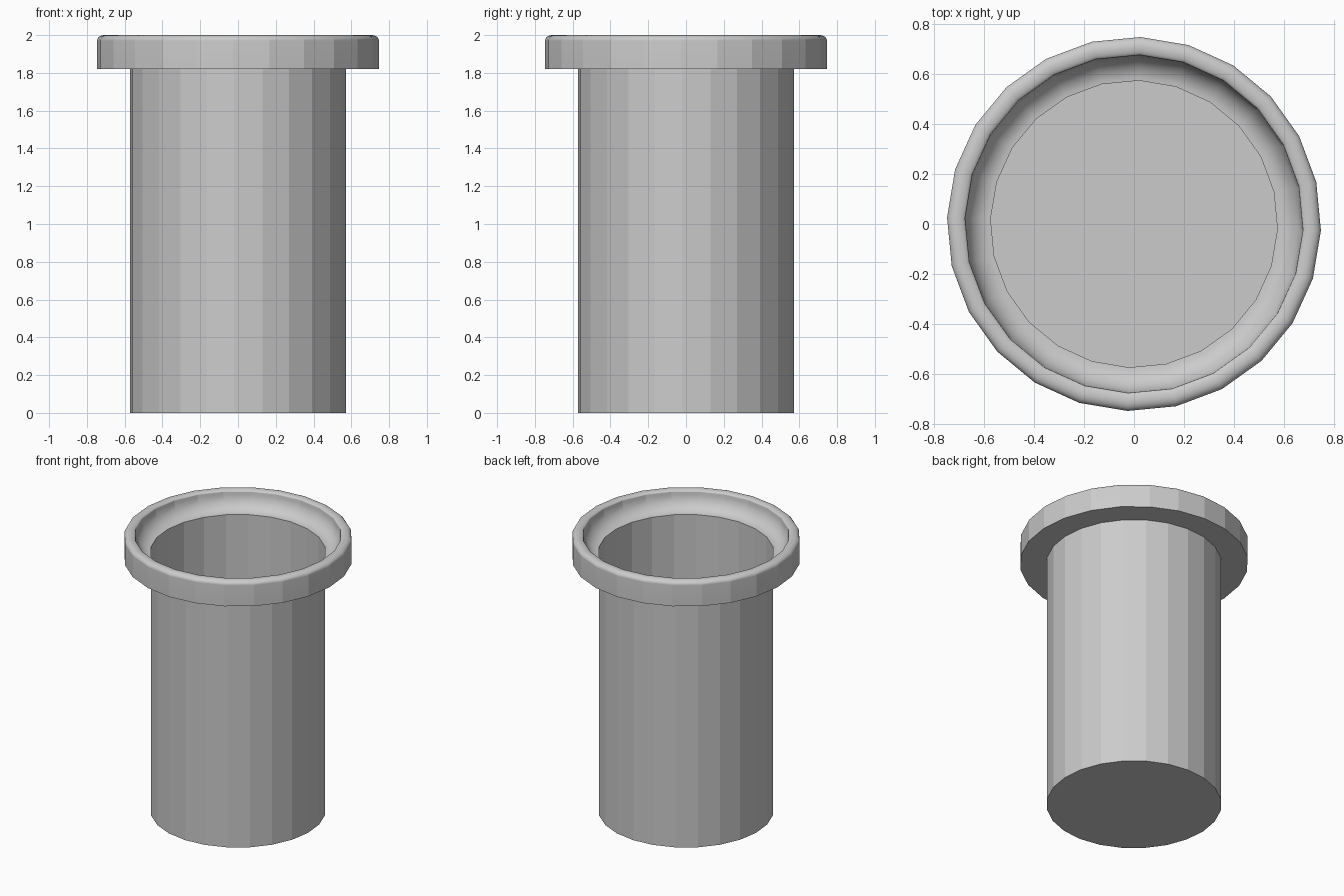
import bpy, bmesh
from math import sin, cos, pi, radians

SIDES = 24
TURN = radians(-2)

cube = bpy.data.objects.get("Cube")
if cube:
    bpy.data.objects.remove(cube)

grey = bpy.data.materials.new("plain_grey")
grey.use_nodes = True
colour = (0.6, 0.6, 0.6, 1)
grey.diffuse_color = colour
grey.node_tree.nodes["Principled BSDF"].inputs["Base Color"].default_value = colour


def arc(cx, cz, rx, rz, start, end, steps):
    """Points (radius, height) along an elliptical arc, angles in degrees."""
    angles = [radians(start + (end - start) * i / steps) for i in range(steps + 1)]
    return [(cx + rx * cos(a), cz + rz * sin(a)) for a in angles]


def lathe(name, profile, cap=False):
    """Turn a profile around the z axis, optionally closing its first ring."""
    bm = bmesh.new()
    rings = []
    for r, z in profile:
        angles = [TURN + 2 * pi * i / SIDES for i in range(SIDES)]
        rings.append([bm.verts.new((r * cos(a), r * sin(a), z)) for a in angles])
    for low, high in zip(rings, rings[1:]):
        for i in range(SIDES):
            j = (i + 1) % SIDES
            bm.faces.new((low[i], low[j], high[j], high[i]))
    if cap:
        bm.faces.new(rings[0][::-1])
    mesh = bpy.data.meshes.new(name)
    bm.to_mesh(mesh)
    bm.free()
    obj = bpy.data.objects.new(name, mesh)
    bpy.context.collection.objects.link(obj)
    mesh.materials.append(grey)
    bpy.ops.object.select_all(action='DESELECT')
    obj.select_set(True)
    bpy.context.view_layer.objects.active = obj
    bpy.ops.object.shade_smooth_by_angle(angle=radians(14))
    return obj


# Thin-walled hollow tube with a closed bottom
TUBE_R, COVE_Z = 0.573, 1.87
lathe("tube", [(TUBE_R, 0), (TUBE_R, COVE_Z)], cap=True)

# Collar: flat underside, straight side, rounded lip, hollow cove inside
lip = arc(0.708, 1.97, 0.039, 0.03, 0, 90, 10) + arc(0.708, 1.985, 0.033, 0.015, 90, 180, 10)[1:]
cove = arc(TUBE_R, 1.985, 0.102, 1.985 - COVE_Z, 0, -90, 10)[1:]
lathe("collar", [(TUBE_R, 1.82), (0.747, 1.82)] + lip + cove)
